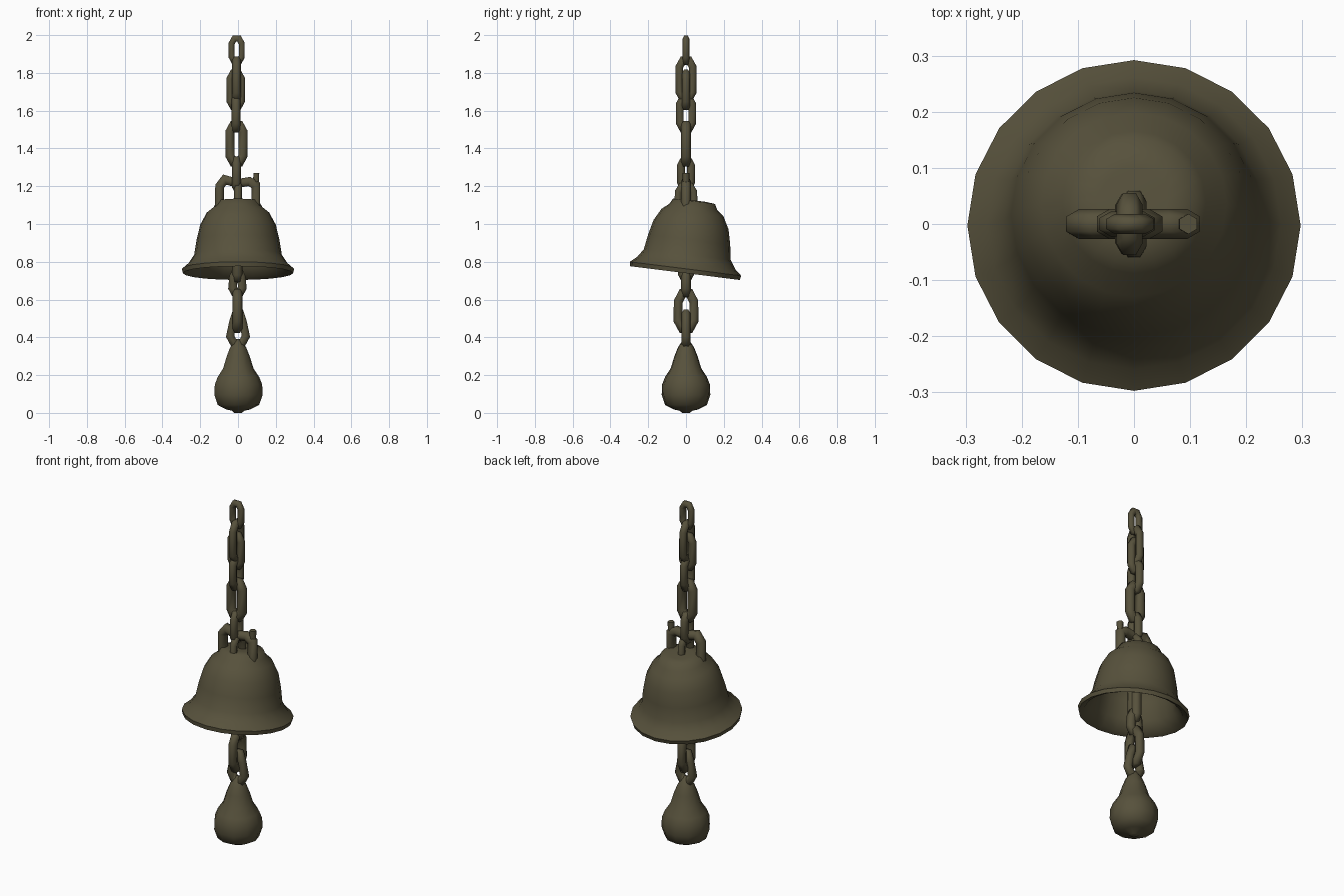
import bpy, bmesh, math
from mathutils import Vector, Matrix

cube = bpy.data.objects.get("Cube")
if cube:
    bpy.data.objects.remove(cube)

bronze = bpy.data.materials.new("dark_olive_bronze")
bronze.use_nodes = True
COLOUR = (0.095, 0.083, 0.045, 1)
bronze.diffuse_color = COLOUR
shader = bronze.node_tree.nodes["Principled BSDF"]
shader.inputs["Base Color"].default_value = COLOUR
shader.inputs["Roughness"].default_value = 0.8


def finish(name, bm, angle):
    bmesh.ops.recalc_face_normals(bm, faces=bm.faces)
    mesh = bpy.data.meshes.new(name)
    bm.to_mesh(mesh)
    bm.free()
    mesh.materials.append(bronze)
    obj = bpy.data.objects.new(name, mesh)
    bpy.context.collection.objects.link(obj)
    bpy.ops.object.select_all(action="DESELECT")
    obj.select_set(True)
    bpy.context.view_layer.objects.active = obj
    bpy.ops.object.shade_smooth_by_angle(angle=math.radians(angle))
    return obj


def bridge(bm, a, b):
    for i in range(len(a)):
        j = (i + 1) % len(a)
        bm.faces.new((a[i], a[j], b[j], b[i]))


def lathe(name, profile, sides, angle=60):
    """Revolve (radius, height) points round z."""
    bm = bmesh.new()
    rings = []
    for r, z in profile:
        turns = [math.tau * i / sides for i in range(sides)]
        rings.append([bm.verts.new((r * math.cos(t), r * math.sin(t), z)) for t in turns])
    for a, b in zip(rings, rings[1:]):
        bridge(bm, a, b)
    bm.faces.new(rings[0])
    bm.faces.new(rings[-1])
    return finish(name, bm, angle)


def tube(name, points, r, plane="xz", closed=True, sides=6):
    """Sweep a round bar along points (across, height) in an upright plane."""
    flat = Vector((0, 1, 0)) if plane == "xz" else Vector((1, 0, 0))
    path = [Vector((u, 0, z) if plane == "xz" else (0, u, z)) for u, z in points]
    n = len(path)
    bm = bmesh.new()
    rings = []
    for i, p in enumerate(path):
        before = path[i - 1] if closed or i > 0 else p
        after = path[(i + 1) % n] if closed or i < n - 1 else p
        d1, d2 = (p - before).normalized(), (after - p).normalized()
        side = flat.cross((d1 + d2).normalized())
        miter = 1 / max(0.7, math.cos(d1.angle(d2) / 2)) if d1.length and d2.length else 1
        ring = []
        for k in range(sides):
            t = math.tau * (k + 0.5) / sides
            ring.append(bm.verts.new(p + r * (side * math.cos(t) * miter + flat * math.sin(t))))
        rings.append(ring)
    for a, b in zip(rings, rings[1:]):
        bridge(bm, a, b)
    if closed:
        bridge(bm, rings[-1], rings[0])
    else:
        bm.faces.new(rings[0])
        bm.faces.new(rings[-1])
    return finish(name, bm, 65)


def link(name, bottom, top, half, r, plane, offset=0.0, pinch=1.0):
    """Octagonal chain link; pinch narrows its upper end."""
    w, lo, hi = half - r, bottom + r, top - r
    c = min(w, (hi - lo) * 0.3)
    wt = w * pinch
    pts = [(-w * 0.45, lo), (w * 0.45, lo), (w, lo + c), (wt, hi - c),
           (wt * 0.45, hi), (-wt * 0.45, hi), (-wt, hi - c), (-w, lo + c)]
    obj = tube(name, pts, r, plane)
    obj.location.x = offset


# Hanging chain: bottom, top, half width, bar radius, plane, x offset
upper = [
    (1.84, 2.00, 0.045, 0.018, "xz", -0.007),
    (1.64, 1.89, 0.058, 0.023, "yz", -0.008),
    (1.60, 1.82, 0.052, 0.022, "xz", -0.012),
    (1.48, 1.69, 0.057, 0.024, "yz", -0.01),
    (1.30, 1.55, 0.062, 0.027, "xz", -0.008),
    (1.17, 1.36, 0.050, 0.024, "yz", -0.008),
]
for i, spec in enumerate(upper):
    link(f"upper_chain_link_{i + 1}", *spec)

# Clapper chain
lower = [
    (0.88, 1.10, 0.055, 0.025, "xz", -0.005, 1.0),
    (0.69, 0.93, 0.045, 0.028, "yz", -0.003, 1.0),
    (0.61, 0.77, 0.052, 0.026, "xz", -0.003, 0.8),
    (0.42, 0.66, 0.070, 0.027, "yz", -0.003, 0.95),
    (0.34, 0.55, 0.066, 0.024, "xz", 0.0, 0.6),
]
for i, spec in enumerate(lower):
    link(f"clapper_chain_link_{i + 1}", *spec)

# Bell shell: outside from crown to rim, then back up the inside
bell = lathe("bell", [
    (0.06, 0.36), (0.112, 0.355), (0.128, 0.325), (0.165, 0.295), (0.20, 0.23),
    (0.219, 0.15), (0.232, 0.07), (0.262, 0.025), (0.297, -0.005), (0.292, -0.028),
    (0.262, -0.015), (0.222, 0.04), (0.205, 0.14), (0.18, 0.23), (0.12, 0.30),
    (0.05, 0.325)], 20)
bell.matrix_world = Matrix.Translation((0, -0.002, 0.768)) @ Matrix.Rotation(-0.125, 4, "X")

# Crown handle and the staple across it
tube("crown_handle", [(-0.098, 1.08), (-0.097, 1.20), (-0.07, 1.235), (0.0, 1.215),
                      (0.06, 1.225), (0.094, 1.205), (0.094, 1.08)], 0.027, "xz", False)
tube("crown_handle_horn", [(0.094, 1.17), (0.097, 1.27)], 0.018, "xz", False)
tube("crown_staple", [(-0.042, 1.08), (-0.04, 1.17), (-0.018, 1.205), (0.018, 1.205),
                      (0.04, 1.17), (0.042, 1.08)], 0.022, "yz", False)

# Teardrop clapper weight with a small tip
lathe("clapper_weight", [
    (0.02, 0.0), (0.035, 0.012), (0.065, 0.018), (0.112, 0.042), (0.13, 0.095),
    (0.128, 0.15), (0.112, 0.19), (0.082, 0.235), (0.062, 0.30), (0.044, 0.345),
    (0.026, 0.372), (0.01, 0.392)], 11, 70)
